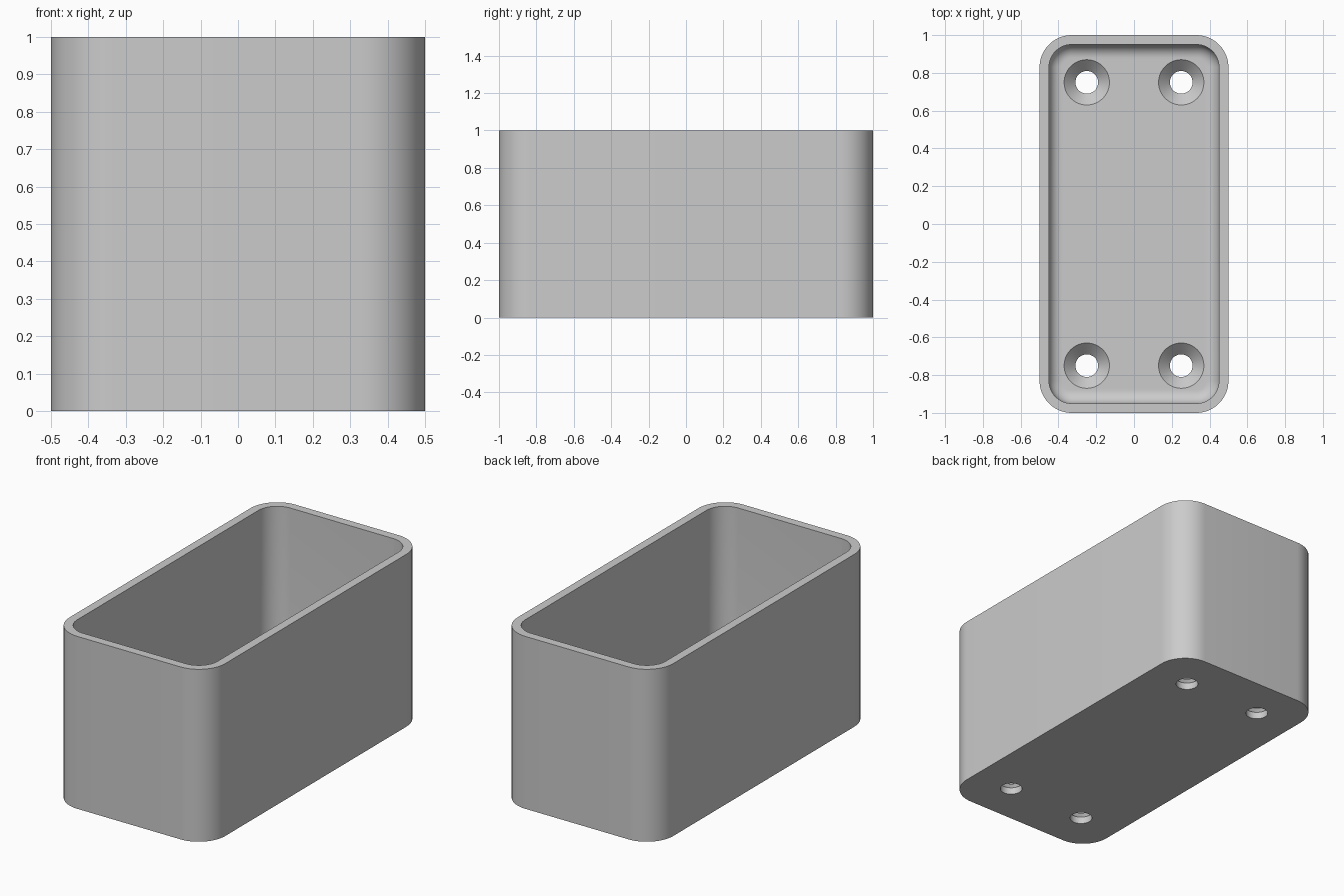
import bpy
import bmesh
from math import sin, cos, pi, radians

cube = bpy.data.objects.get("Cube")
if cube:
    bpy.data.objects.remove(cube, do_unlink=True)

HALF_X, HALF_Y, HEIGHT = 0.5, 1.0, 1.0
CORNER, WALL, FLOOR, FILLET = 0.17, 0.05, 0.1, 0.07

grey = bpy.data.materials.new("plain grey")
grey.use_nodes = True
colour = (0.6, 0.6, 0.6, 1)
grey.diffuse_color = colour
grey.node_tree.nodes["Principled BSDF"].inputs["Base Color"].default_value = colour


def rounded_ring(bm, inset, z, steps=14):
    """Rounded rectangle of vertices, shrunk inward by inset."""
    radius = CORNER - inset
    ring = []
    for quarter, (sx, sy) in enumerate([(1, 1), (-1, 1), (-1, -1), (1, -1)]):
        for i in range(steps + 1):
            a = (quarter + i / steps) * pi / 2
            ring.append(bm.verts.new((sx * (HALF_X - CORNER) + radius * cos(a),
                                      sy * (HALF_Y - CORNER) + radius * sin(a), z)))
    return ring


def circle_ring(bm, cx, cy, radius, z, steps=48):
    return [bm.verts.new((cx + radius * cos(2 * pi * i / steps),
                          cy + radius * sin(2 * pi * i / steps), z)) for i in range(steps)]


def loft(name, make_rings):
    """Join successive rings into a closed solid."""
    bm = bmesh.new()
    rings = make_rings(bm)
    for low, high in zip(rings, rings[1:]):
        for i in range(len(low)):
            j = (i + 1) % len(low)
            bm.faces.new((low[i], low[j], high[j], high[i]))
    bm.faces.new(rings[0][::-1])
    bm.faces.new(rings[-1])
    bmesh.ops.recalc_face_normals(bm, faces=bm.faces)
    mesh = bpy.data.meshes.new(name)
    bm.to_mesh(mesh)
    bm.free()
    mesh.materials.append(grey)
    obj = bpy.data.objects.new(name, mesh)
    bpy.context.collection.objects.link(obj)
    return obj


# Open tray: outer wall, rim, inner wall, filleted floor
def tray_rings(bm):
    profile = [(0, 0), (0, HEIGHT), (WALL, HEIGHT)]
    for i in range(11):
        a = i / 10 * pi / 2
        profile.append((WALL + FILLET * (1 - cos(a)), FLOOR + FILLET * (1 - sin(a))))
    return [rounded_ring(bm, inset, z) for inset, z in profile]


tray = loft("open_box", tray_rings)

# Four countersunk screw holes
for x in (-0.25, 0.25):
    for y in (-0.75, 0.75):
        cutter = loft("screw_hole_cutter", lambda bm: [
            circle_ring(bm, x, y, r, z)
            for r, z in [(0.06, -0.05), (0.06, 0.04), (0.14, 0.12)]])
        cutter.hide_render = True
        cut = tray.modifiers.new("screw hole", "BOOLEAN")
        cut.operation = "DIFFERENCE"
        cut.solver = "EXACT"
        cut.object = cutter

# Bake the cuts and discard the cutters
depsgraph = bpy.context.evaluated_depsgraph_get()
baked = bpy.data.meshes.new_from_object(tray.evaluated_get(depsgraph))
cutters = [m.object for m in tray.modifiers]
tray.modifiers.clear()
tray.data = baked
for cutter in cutters:
    bpy.data.objects.remove(cutter, do_unlink=True)

# Smooth curves, crisp edges
for obj in bpy.context.selected_objects:
    obj.select_set(False)
tray.select_set(True)
bpy.context.view_layer.objects.active = tray
bpy.ops.object.shade_smooth_by_angle(angle=radians(30))
